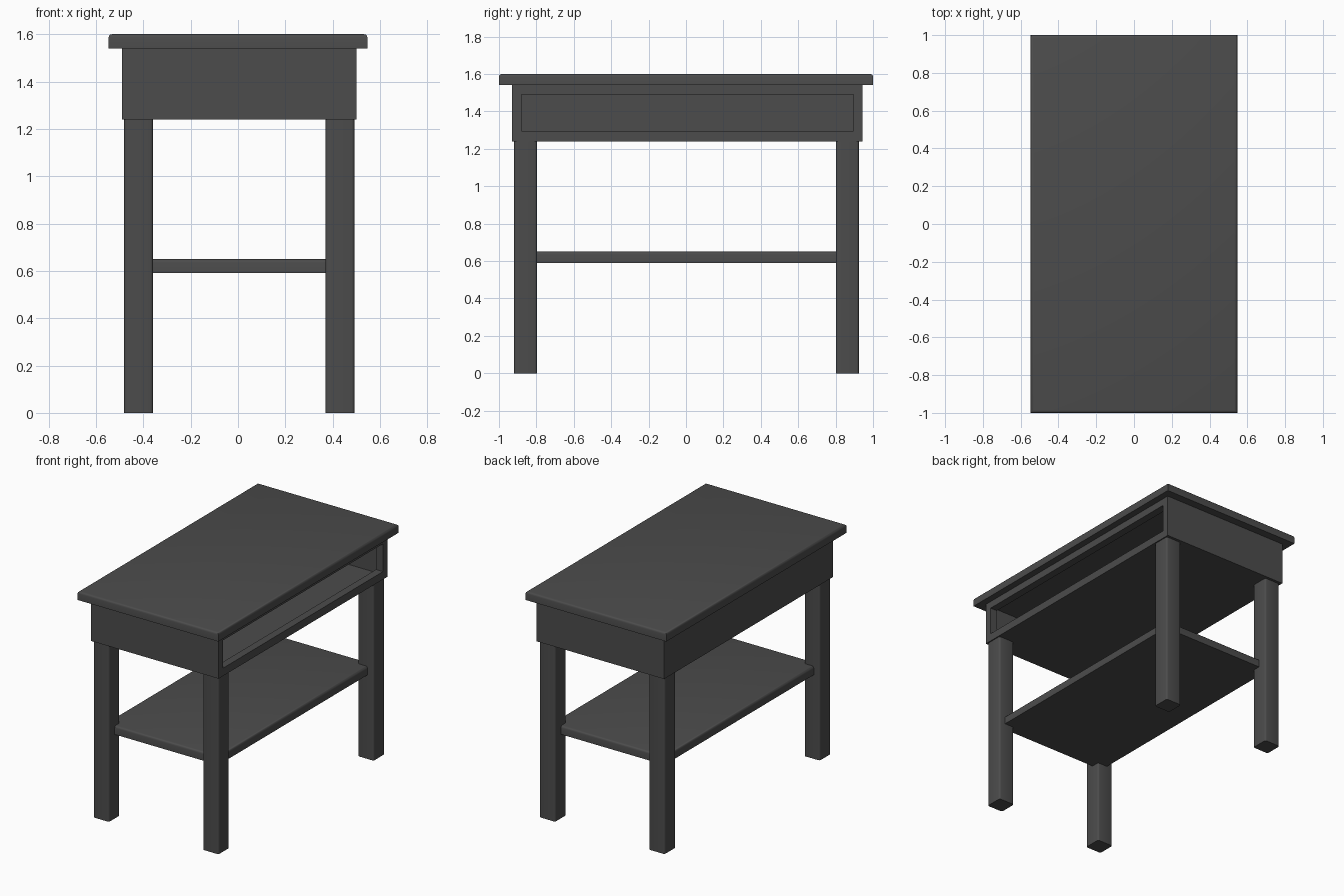
import bpy, bmesh, math

if "Cube" in bpy.data.objects:
    bpy.data.objects.remove(bpy.data.objects["Cube"])

# Dark charcoal finish for every part
dark = bpy.data.materials.new("charcoal")
dark.diffuse_color = (0.072, 0.072, 0.072, 1)
dark.use_nodes = True
dark.node_tree.nodes["Principled BSDF"].inputs["Base Color"].default_value = dark.diffuse_color


def box(name, lo, hi, bevel=0.0, pick=None, segments=3):
    """Box between two corners, with optional rounding of chosen edges."""
    bm = bmesh.new()
    bmesh.ops.create_cube(bm, size=1)
    for v in bm.verts:
        v.co = [l + (c + 0.5) * (h - l) for c, l, h in zip(v.co, lo, hi)]
    if bevel:
        edges = [e for e in bm.edges if pick(e)]
        bmesh.ops.bevel(bm, geom=edges, offset=bevel, segments=segments,
                        profile=0.5, affect='EDGES')
    return finish(name, bm)


def finish(name, bm):
    bmesh.ops.recalc_face_normals(bm, faces=bm.faces)
    mesh = bpy.data.meshes.new(name)
    bm.to_mesh(mesh)
    bm.free()
    mesh.materials.append(dark)
    obj = bpy.data.objects.new(name, mesh)
    bpy.context.collection.objects.link(obj)
    for o in bpy.context.selected_objects:
        o.select_set(False)
    bpy.context.view_layer.objects.active = obj
    obj.select_set(True)
    bpy.ops.object.shade_smooth_by_angle(angle=math.radians(35))
    return obj


def upper(z):
    return lambda e: all(v.co.z > z for v in e.verts)


def vertical(e):
    return abs(e.verts[0].co.z - e.verts[1].co.z) > 0.1


# Table top and lower shelf, rounded along their upper edges
box("table_top", (-0.547, -1, 1.54), (0.547, 1, 1.6), 0.015, upper(1.59))
box("lower_shelf", (-0.435, -0.855, 0.59), (0.445, 0.86, 0.65), 0.015, upper(0.64))

# Four legs
for side, x in (("left", -0.42), ("right", 0.431)):
    for end, y in (("front", -0.858), ("back", 0.863)):
        box(f"{end}_{side}_leg", (x - 0.061, y - 0.061, 0), (x + 0.061, y + 0.061, 1.25),
            0.012, vertical)

# Hollow apron box: panels around an open compartment
X0, X1, Y0, Y1, Z0, Z1 = -0.49, 0.50, -0.93, 0.943, 1.24, 1.54
T, F = 0.015, 0.054
XF = X1 - F
box("apron_floor", (X0, Y0, Z0), (XF, Y1, Z0 + T))
box("apron_ceiling", (X0, Y0, Z1 - T), (XF, Y1, Z1))
box("apron_closed_side", (X0, Y0, Z0 + T), (X0 + T, Y1, Z1 - T))
box("apron_front_panel", (X0 + T, Y0, Z0 + T), (XF, Y0 + T, Z1 - T))
box("apron_back_panel", (X0 + T, Y1 - T, Z0 + T), (XF, Y1, Z1 - T))

# Frame around the compartment opening
bm = bmesh.new()
outer = [(Y0, Z0), (Y1, Z0), (Y1, Z1), (Y0, Z1)]
inner = [(-0.88, 1.295), (0.895, 1.295), (0.895, 1.49), (-0.88, 1.49)]
rings = [[bm.verts.new((x, y, z)) for y, z in loop]
         for x, loop in ((X1, outer), (X1, inner), (XF, inner), (XF, outer))]
for k in range(4):
    a, b = rings[k], rings[(k + 1) % 4]
    for i in range(4):
        j = (i + 1) % 4
        bm.faces.new((a[i], a[j], b[j], b[i]))
finish("opening_frame", bm)
